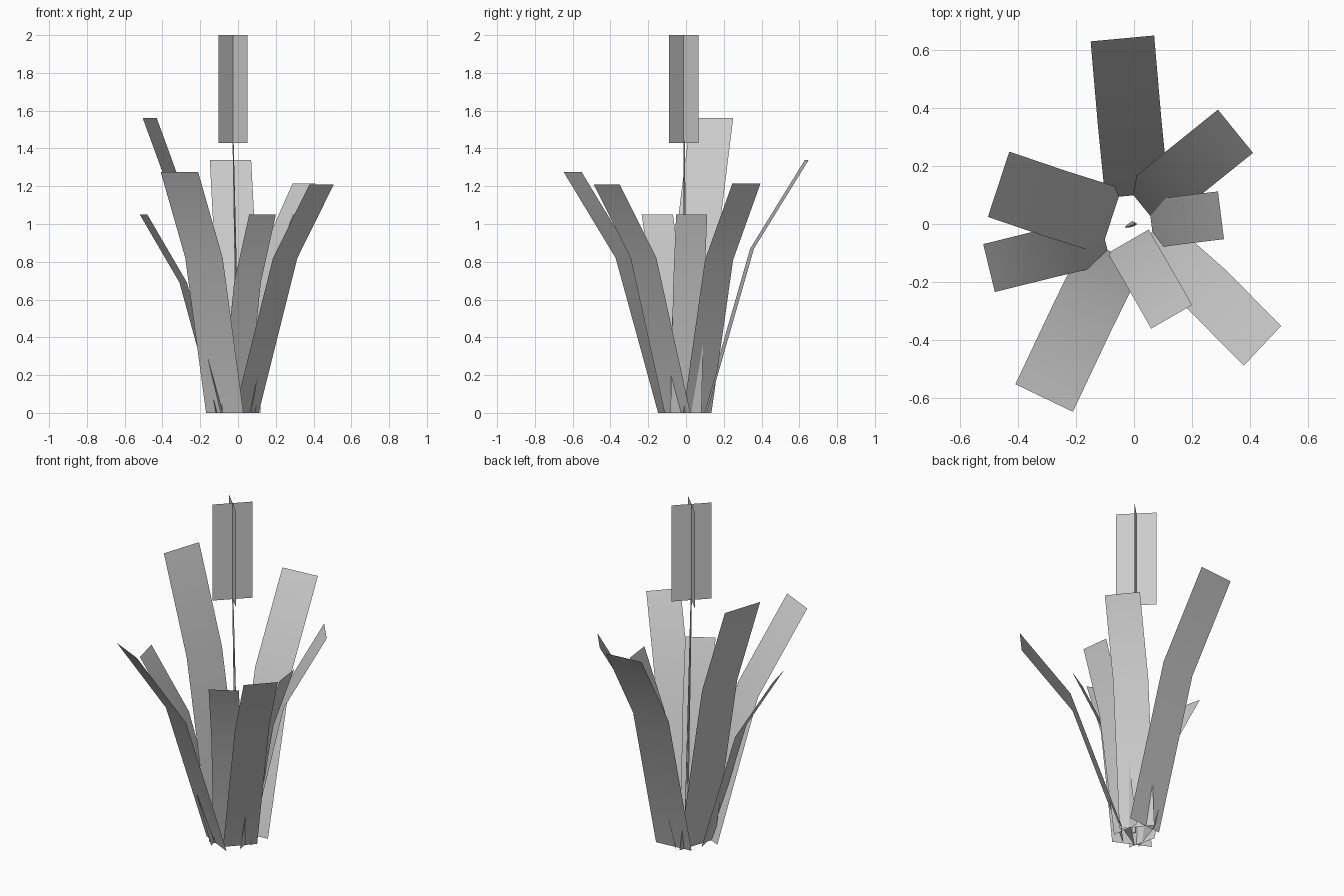
import bpy, bmesh, math
from mathutils import Vector

cube = bpy.data.objects.get("Cube")
if cube:
    bpy.data.objects.remove(cube, do_unlink=True)

# Single pale grey material
grey = bpy.data.materials.new("pale_grey")
grey.use_nodes = True
colour = (0.6, 0.6, 0.6, 1)
grey.diffuse_color = colour
grey.node_tree.nodes["Principled BSDF"].inputs["Base Color"].default_value = colour


def finish(name, bm, smooth=True):
    mesh = bpy.data.meshes.new(name)
    bm.to_mesh(mesh)
    bm.free()
    mesh.materials.append(grey)
    for poly in mesh.polygons:
        poly.use_smooth = smooth
    obj = bpy.data.objects.new(name, mesh)
    bpy.context.collection.objects.link(obj)
    return obj


def leaf(name, width, base, mid, tip):
    """Flat strip bent once, its width level and square to its outward direction."""
    bm = bmesh.new()
    out = Vector((tip[0] - base[0], tip[1] - base[1], 0)).normalized()
    side = Vector((-out.y, out.x, 0)) * width / 2
    rows = [[bm.verts.new(Vector(p) + side * s) for s in (1, -1)]
            for p in (base, mid, tip)]
    for low, high in zip(rows, rows[1:]):
        bm.faces.new((low[0], low[1], high[1], high[0]))
    finish(name, bm)


# Ring of leaves: width, then centre of the base, bend and tip
leaf("back_leaf", 0.22, (0.01, 0.10, 0), (-0.015, 0.35, 0.87), (-0.04, 0.64, 1.34))
leaf("front_right_leaf", 0.22, (-0.07, -0.10, 0), (-0.18, -0.325, 0.82), (-0.31, -0.60, 1.275))
leaf("front_left_leaf", 0.188, (0.045, -0.045, 0), (0.25, -0.225, 0.82), (0.443, -0.42, 1.21))
leaf("front_short_leaf", 0.163, (-0.02, -0.06, 0), (0.05, -0.18, 0.69), (0.13, -0.32, 1.05))
leaf("left_short_leaf", 0.166, (0.06, 0.0, 0), (0.175, 0.015, 0.69), (0.30, 0.03, 1.05))
leaf("right_short_leaf", 0.17, (-0.10, -0.055, 0), (-0.29, -0.10, 0.69), (-0.50, -0.152, 1.05))
leaf("right_tall_leaf", 0.237, (-0.08, 0.01, 0), (-0.27, 0.07, 1.02), (-0.467, 0.137, 1.56))
leaf("back_left_leaf", 0.192, (0.03, 0.06, 0), (0.17, 0.175, 0.81), (0.35, 0.32, 1.215))

# Thin tapering three-sided stem
bm = bmesh.new()
bottom, top = Vector((0, 0, 0)), Vector((-0.027, -0.01, 1.44))
rings = []
for centre, radius in ((bottom, 0.012), (top, 0.004)):
    rings.append([bm.verts.new(centre + radius * Vector((math.cos(a), math.sin(a), 0)))
                  for a in (i * math.tau / 3 for i in range(3))])
for i in range(3):
    j = (i + 1) % 3
    bm.faces.new((rings[0][i], rings[0][j], rings[1][j], rings[1][i]))
finish("stem", bm)

# Flower head of two upright panels crossed on the diagonals
half = 0.077
for name, sign in (("flower_panel_a", 1), ("flower_panel_b", -1)):
    bm = bmesh.new()
    corners = ((-half, 1.43), (half, 1.43), (half, 2.0), (-half, 2.0))
    bm.faces.new([bm.verts.new((-0.027 + d, -0.012 + sign * d, z)) for d, z in corners])
    finish(name, bm, smooth=False)
